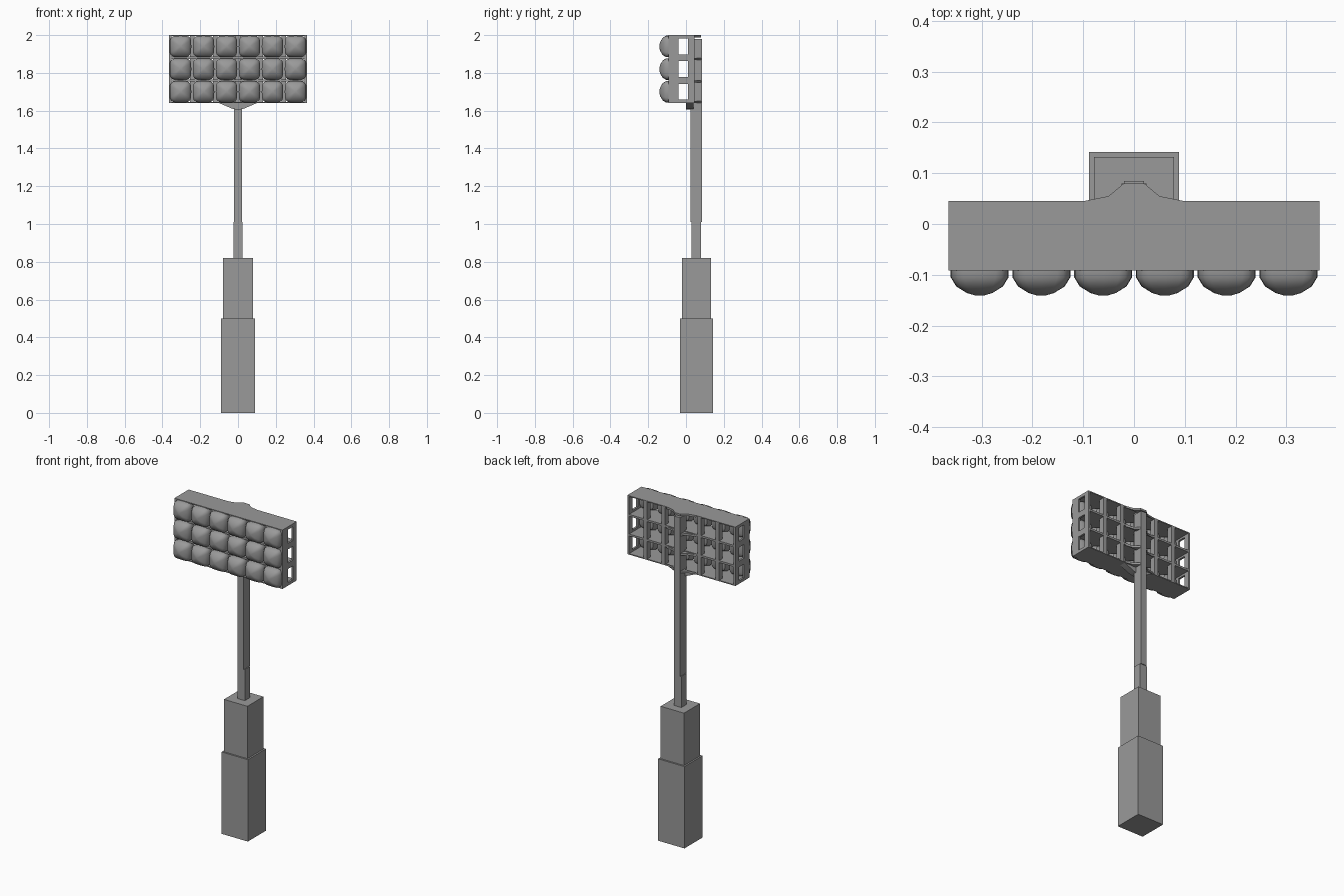
import bpy, bmesh, math
from mathutils import Vector

if "Cube" in bpy.data.objects:
    bpy.data.objects.remove(bpy.data.objects["Cube"])

POLE_Y = 0.055
W, Z0, Z1 = 0.365, 1.64, 2.0
COLS, ROWS = 6, 3
CW, CH = 2 * W / COLS, (Z1 - Z0) / ROWS

paint = bpy.data.materials.new("dark_grey")
paint.diffuse_color = (0.32, 0.32, 0.32, 1)
paint.use_nodes = True
paint.node_tree.nodes["Principled BSDF"].inputs["Base Color"].default_value = paint.diffuse_color


def finish(bm, name, smooth=True):
    bmesh.ops.recalc_face_normals(bm, faces=bm.faces)
    me = bpy.data.meshes.new(name)
    bm.to_mesh(me)
    bm.free()
    me.materials.append(paint)
    ob = bpy.data.objects.new(name, me)
    bpy.context.collection.objects.link(ob)
    if smooth:
        bpy.ops.object.select_all(action='DESELECT')
        ob.select_set(True)
        bpy.context.view_layer.objects.active = ob
        bpy.ops.object.shade_smooth_by_angle(angle=math.radians(35))
    return ob


def loft(name, rings):
    """Skin closed rings of points and cap both ends."""
    bm = bmesh.new()
    vs = [[bm.verts.new(p) for p in r] for r in rings]
    n = len(vs[0])
    for a, b in zip(vs, vs[1:]):
        for i in range(n):
            bm.faces.new((a[i], a[(i + 1) % n], b[(i + 1) % n], b[i]))
    bm.faces.new(vs[0])
    bm.faces.new(vs[-1])
    return finish(bm, name)


def box(name, x0, x1, y0, y1, z0, z1):
    bm = bmesh.new()
    bmesh.ops.create_cube(bm, size=1)
    for v in bm.verts:
        v.co = Vector(((x0 + x1) / 2 + v.co.x * (x1 - x0),
                       (y0 + y1) / 2 + v.co.y * (y1 - y0),
                       (z0 + z1) / 2 + v.co.z * (z1 - z0)))
    return finish(bm, name, False)


# square stepped base and mast: half width, half depth, bottom, top
for name, hx, hy, z0, z1 in (
        ("base_lower", 0.089, 0.087, 0, 0.50),
        ("base_upper", 0.079, 0.077, 0.50, 0.82),
        ("mast_lower", 0.025, 0.025, 0.82, 1.01),
        ("mast_upper", 0.02, 0.03, 1.01, 1.98)):
    box(name, -hx, hx, POLE_Y - hy, POLE_Y + hy, z0, z1)

# shelves between the lamp rows, with thicker ends
for r in range(ROWS + 1):
    z = Z0 + r * CH
    box(f"shelf_{r}", -W, W, -0.092, 0.045, max(Z0, z - 0.006), min(Z1, z + 0.006))
    for s, side in ((-1, "left"), (1, "right")):
        xs = sorted((s * W, s * (W - 0.012)))
        box(f"end_rail_{side}_{r}", *xs, -0.092, 0.045,
            max(Z0, z - 0.018), min(Z1, z + 0.018))

# upright bars at the back, end posts at the front
for c in range(COLS + 1):
    x = -W + c * CW
    box(f"back_upright_{c}", max(-W, x - 0.012), min(W, x + 0.012), 0.01, 0.045, Z0, Z1)
for s, side in ((-1, "left"), (1, "right")):
    xs = sorted((s * W, s * (W - 0.012)))
    box(f"end_post_{side}", *xs, -0.092, -0.04, Z0, Z1)


# floodlights: rounded square housing with a bulging lens
def squircle(r, y, n=20, p=0.5):
    pts = []
    for i in range(n):
        a = 2 * math.pi * i / n
        c, s = math.cos(a), math.sin(a)
        pts.append((math.copysign(abs(c) ** p, c) * r, y,
                    math.copysign(abs(s) ** p, s) * r))
    return pts


lamp = loft("floodlight", [squircle(r, y) for r, y in (
    (0.03, -0.04), (0.046, -0.05), (0.057, -0.08), (0.057, -0.105),
    (0.046, -0.123), (0.025, -0.136), (0.008, -0.141))])
for r in range(ROWS):
    for c in range(COLS):
        ob = lamp
        if r or c:
            ob = lamp.copy()
            bpy.context.collection.objects.link(ob)
        ob.name = f"floodlight_{r}_{c}"
        ob.location = (-W + (c + 0.5) * CW, 0, Z0 + (r + 0.5) * CH)

# braces from the mast out to the frame, and a gusset below it
for s, side in ((-1, "left"), (1, "right")):
    for r in range(ROWS + 1):
        z = Z0 + r * CH + (-0.006 if r else 0.006)
        outline = [(0, 0.08), (s * 0.02, 0.08), (s * 0.05, 0.055),
                   (s * 0.1, 0.045), (0, 0.045)]
        loft(f"brace_{side}_{r}", [[(x, y, z + dz) for x, y in outline]
                                   for dz in (-0.006, 0.006)])
    gusset = [(0, 1.605), (s * 0.03, 1.61), (s * 0.1, 1.64), (0, 1.64)]
    loft(f"gusset_{side}", [[(x, y, z) for x, z in gusset] for y in (0.0, 0.04)])
